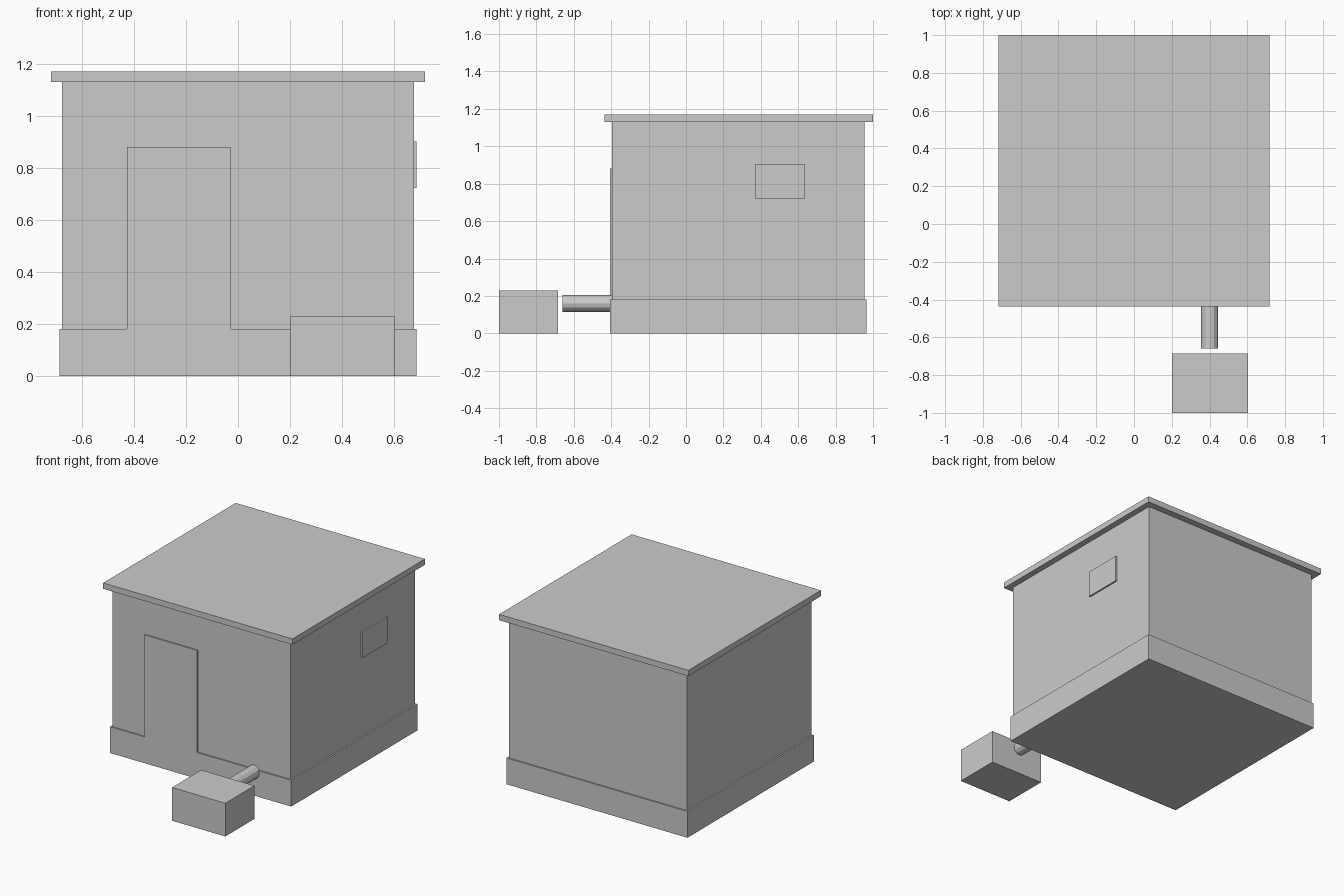
import bpy
from math import pi

default_cube = bpy.data.objects.get("Cube")
if default_cube:
    bpy.data.objects.remove(default_cube, do_unlink=True)

# Single light grey finish
grey = bpy.data.materials.new("light_grey")
grey.use_nodes = True
colour = (0.6, 0.6, 0.6, 1)
grey.diffuse_color = colour
grey.node_tree.nodes["Principled BSDF"].inputs["Base Color"].default_value = colour


def finish(name):
    obj = bpy.context.object
    obj.name = name
    obj.data.materials.append(grey)
    return obj


def box(name, x, y, z):
    """Box spanning the given (low, high) range on each axis."""
    spans = (x, y, z)
    bpy.ops.mesh.primitive_cube_add(size=1, location=[(a + b) / 2 for a, b in spans])
    obj = finish(name)
    obj.scale = [b - a for a, b in spans]
    bpy.ops.object.transform_apply(location=False, rotation=False, scale=True)
    return obj


# Building shell
box("plinth", (-0.687, 0.687), (-0.405, 0.965), (0, 0.18))
box("walls", (-0.676, 0.676), (-0.396, 0.955), (0.18, 1.13))
box("roof_slab", (-0.718, 0.718), (-0.436, 1.0), (1.13, 1.17))

# Door flush with the plinth, and a raised side panel
box("door", (-0.427, -0.026), (-0.405, -0.39), (0.18, 0.88))
box("side_window", (0.67, 0.687), (0.37, 0.637), (0.722, 0.902))

# Box in front, with a pipe running back to the wall
box("outside_box", (0.2, 0.604), (-1.0, -0.685), (0, 0.228))
bpy.ops.mesh.primitive_cylinder_add(
    vertices=12, radius=0.045, depth=0.27,
    location=(0.4, -0.525, 0.16), rotation=(pi / 2, 0, 0))
finish("pipe")
